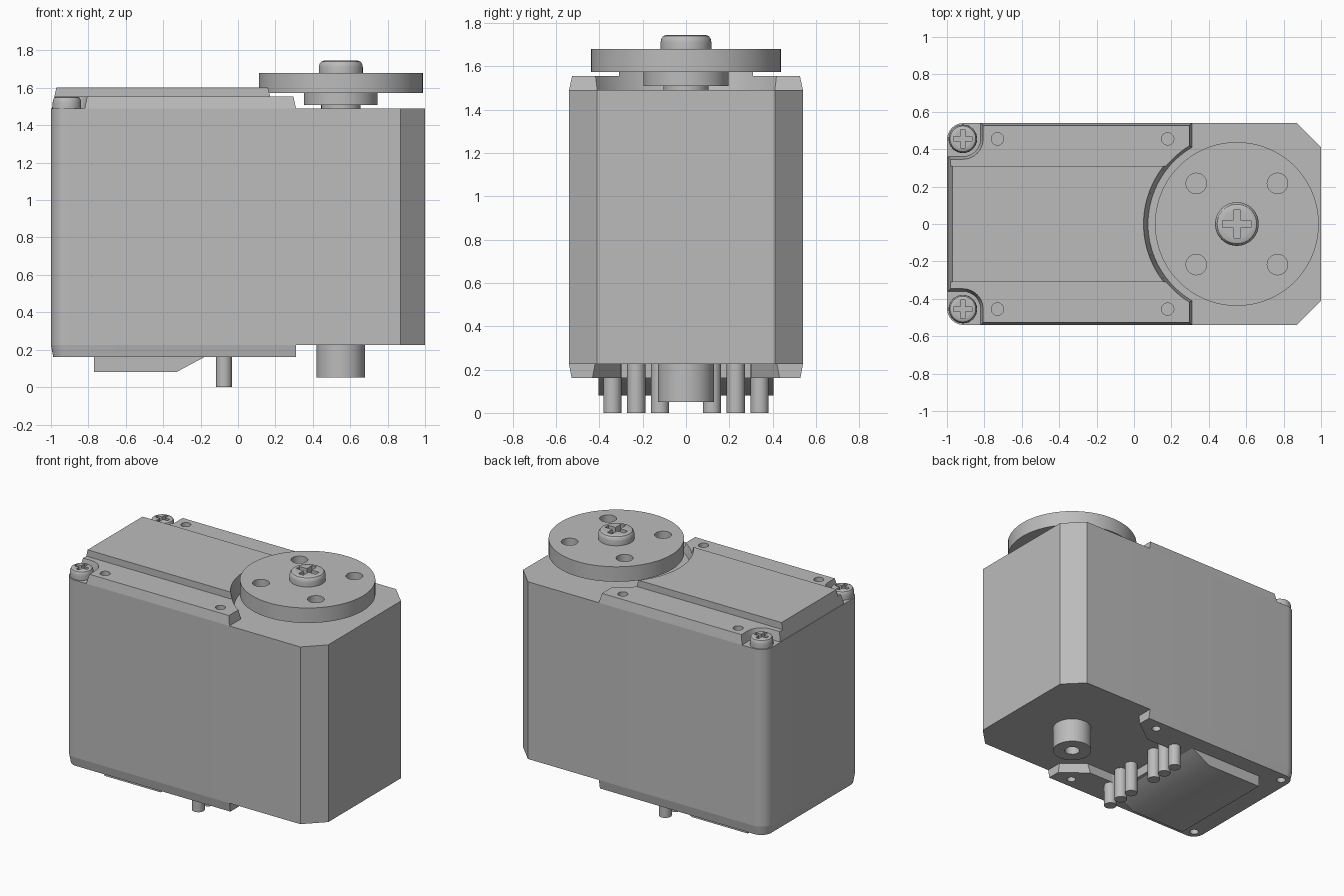
import bpy, bmesh
from math import sin, cos, pi, acos, asin, radians

cube = bpy.data.objects.get("Cube")
if cube:
    bpy.data.objects.remove(cube, do_unlink=True)

grey = bpy.data.materials.new("plain grey")
grey.use_nodes = True
COLOUR = (0.5, 0.5, 0.5, 1)
grey.diffuse_color = COLOUR
grey.node_tree.nodes["Principled BSDF"].inputs["Base Color"].default_value = COLOUR

AXIS_X = 0.55      # output shaft position
SCREW_X, SCREW_Y = -0.915, 0.455


def arc(cx, cy, r, a0, a1, n):
    return [(cx + r * cos(a0 + (a1 - a0) * i / n), cy + r * sin(a0 + (a1 - a0) * i / n))
            for i in range(n + 1)]


def circle(cx, cy, r, n=48):
    return arc(cx, cy, r, 0, 2 * pi, n)[:-1]


def rect(x0, x1, y0, y1):
    return [(x0, y0), (x1, y0), (x1, y1), (x0, y1)]


def mirrored(half):
    """Close an outline by mirroring its +y half onto -y."""
    return half + [(x, -y) for x, y in reversed(half)]


def stack(name, layers):
    """Solid skinned through matching outlines at rising heights."""
    bm = bmesh.new()
    rings = [[bm.verts.new((x, y, z)) for x, y in outline] for outline, z in layers]
    n = len(rings[0])
    for low, high in zip(rings, rings[1:]):
        for i in range(n):
            j = (i + 1) % n
            bm.faces.new((low[i], low[j], high[j], high[i]))
    bm.faces.new(rings[0][::-1])
    bm.faces.new(rings[-1])
    bmesh.ops.recalc_face_normals(bm, faces=bm.faces)
    mesh = bpy.data.meshes.new(name)
    bm.to_mesh(mesh)
    bm.free()
    mesh.materials.append(grey)
    ob = bpy.data.objects.new(name, mesh)
    bpy.context.collection.objects.link(ob)
    return ob


def prism(name, outline, z0, z1):
    return stack(name, [(outline, z0), (outline, z1)])


def cut(ob, cutters):
    """Subtract the cutters, bake the result and drop the helpers."""
    for c in cutters:
        c.hide_render = True
        mod = ob.modifiers.new("cut", 'BOOLEAN')
        mod.operation, mod.solver, mod.object = 'DIFFERENCE', 'EXACT', c
    bpy.context.view_layer.update()
    baked = bpy.data.meshes.new_from_object(
        ob.evaluated_get(bpy.context.evaluated_depsgraph_get()))
    ob.modifiers.clear()
    ob.data = baked
    for c in cutters:
        bpy.data.objects.remove(c, do_unlink=True)


def hole(x, y, r, z0, z1):
    return prism("hole_cutter", circle(x, y, r, 24), z0, z1)


# Main case: chamfered at the shaft end, rounded at the other
case = mirrored([(1, 0.41), (0.87, 0.54)] + arc(-0.91, 0.45, 0.09, pi / 2, pi, 8))
prism("case", case, 0.225, 1.49)


# Bottom cover with a recess for the pins, tapering downward
def bottom_outline(t):
    return mirrored([(-0.15, 0.3), (0.16 - 2 * t, 0.3), (0.31, 0.42 + t), (0.31, 0.54 - t)]
                    + arc(-0.91, 0.45, 0.09 - t, pi / 2, pi, 8))


cover = stack("bottom_cover", [(bottom_outline(0), 0.225), (bottom_outline(0.012), 0.16)])
cut(cover, [hole(x, s * y, 0.03, 0.1, 0.215)
            for x, y in ((-0.92, 0.46), (0.18, 0.45)) for s in (-1, 1)])

# Sloped block under the bottom cover
stack("bottom_block", [(rect(-0.77, -0.33, -0.405, 0.405), 0.08),
                       (rect(-0.77, -0.18, -0.405, 0.405), 0.16)])

# Contact pins
for i, y in enumerate((-0.34, -0.23, -0.12, 0.12, 0.23, 0.34)):
    prism(f"pin_{i + 1}", circle(-0.075, y, 0.042, 24), 0, 0.225)

# Lower pivot boss
boss = prism("pivot_boss", circle(AXIS_X, 0, 0.13), 0.05, 0.225)
cut(boss, [hole(AXIS_X, 0, 0.05, 0, 0.18)])


# Top cover: curved clearance around the horn, pockets for the corner screws
def top_outline(t):
    r = 0.475 + t
    a = acos(-(AXIS_X - 0.31 + t) / r)
    pocket = arc(SCREW_X, SCREW_Y, 0.095 + t, 0, -pi / 2, 8)
    return mirrored(arc(AXIS_X, 0, r, pi - 0.01, a, 16) + [(0.31 - t, 0.54 - t)]
                    + [(SCREW_X + 0.095 + t, 0.54 - t)] + pocket
                    + [(-0.995 + t, SCREW_Y - 0.095 - t)])


top = stack("top_cover", [(top_outline(0), 1.49), (top_outline(0.014), 1.555)])
cut(top, [hole(x, s * SCREW_Y, 0.033, 1.5, 1.6) for x in (-0.73, 0.18) for s in (-1, 1)])


# Raised middle of the top cover
def ridge_outline(t):
    r = 0.475 + t
    return mirrored(arc(AXIS_X, 0, r, pi - 0.01, pi - asin(0.31 / r), 12) + [(-0.995 + t, 0.31)])


stack("top_ridge", [(ridge_outline(0.014), 1.555), (ridge_outline(0.024), 1.603)])

# Output shaft, hub and round horn with four holes
prism("output_shaft", circle(AXIS_X, 0, 0.105), 1.49, 1.51)
prism("horn_hub", circle(AXIS_X, 0, 0.197), 1.508, 1.573)
horn = prism("horn_disc", circle(AXIS_X, 0, 0.438, 72), 1.573, 1.68)
cut(horn, [hole(AXIS_X + sx * 0.217, sy * 0.217, 0.055, 1.5, 1.7)
           for sx in (-1, 1) for sy in (-1, 1)])


# Rounded screw heads with a cross slot
def screw(name, x, y, z, r, h):
    rings = [(r, 0), (r, 0.5), (r * 0.97, 0.75), (r * 0.9, 0.92), (r * 0.78, 1)]
    head = stack(name, [(circle(x, y, k), z + h * f) for k, f in rings])
    a, b = r * 0.65, r * 0.16
    z0, z1 = z + h * 0.35, z + h * 1.5
    cut(head, [prism("slot_cutter", rect(x - a, x + a, y - b, y + b), z0, z1),
               prism("slot_cutter", rect(x - b, x + b, y - a, y + a), z0, z1)])


screw("horn_screw", AXIS_X, 0, 1.68, 0.117, 0.065)
for side, s in (("left", 1), ("right", -1)):
    screw(f"corner_screw_{side}", SCREW_X, s * SCREW_Y, 1.49, 0.076, 0.062)

# Smooth the round surfaces, keep the edges sharp
bpy.ops.object.select_all(action='DESELECT')
for ob in bpy.context.collection.objects:
    if ob.type == 'MESH' and grey.name in ob.data.materials:
        ob.select_set(True)
        bpy.context.view_layer.objects.active = ob
bpy.ops.object.shade_smooth_by_angle(angle=radians(30))
